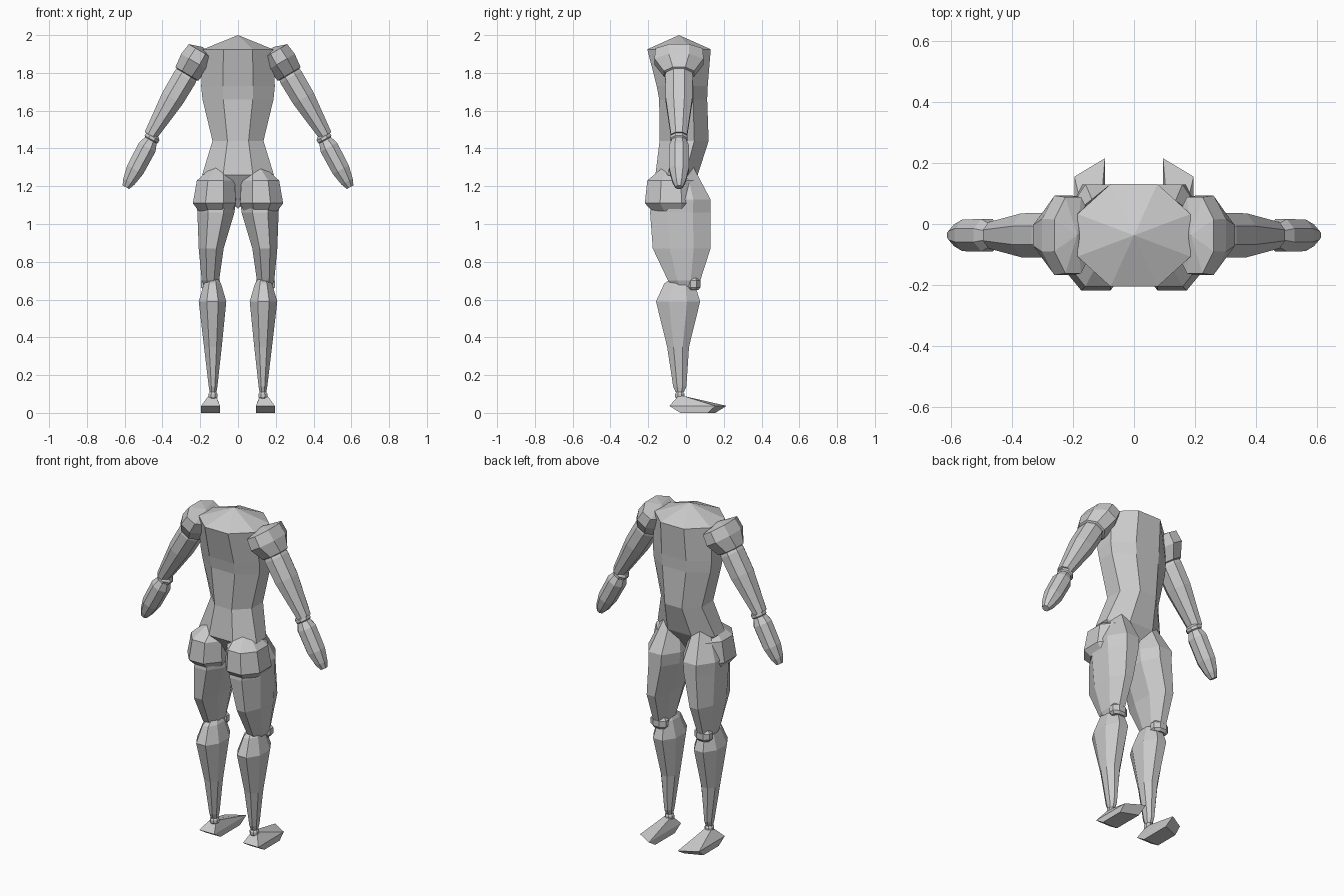
import bpy, bmesh, math
from mathutils import Matrix, Vector


def loft(name, rings, origin=(0, 0, 0), tilt=0, mirror=True, n=8):
    """Skin n-sided rings (x, y, z, half_x, half_y); zero size makes a point."""
    bm = bmesh.new()
    k = 1 / math.cos(math.pi / n)
    loops = []
    for x, y, z, hx, hy in rings:
        if hx == 0:
            loops.append([bm.verts.new((x, y, z))])
            continue
        angles = [(i + 0.5) * 2 * math.pi / n for i in range(n)]
        loops.append([bm.verts.new((x + hx * k * math.cos(a), y + hy * k * math.sin(a), z))
                      for a in angles])
    for a, b in zip(loops, loops[1:]):
        for i in range(n):
            j = (i + 1) % n
            if len(a) == 1:
                bm.faces.new((a[0], b[i], b[j]))
            elif len(b) == 1:
                bm.faces.new((a[i], b[0], a[j]))
            else:
                bm.faces.new((a[i], b[i], b[j], a[j]))
    for end in (loops[0], loops[-1]):
        if len(end) > 1:
            bm.faces.new(end)
    m = Matrix.Translation(Vector(origin)) @ Matrix.Rotation(math.radians(tilt), 4, 'Y')
    bm.transform(m)
    return finish(name, bm, mirror)


def finish(name, bm, mirror):
    bmesh.ops.recalc_face_normals(bm, faces=bm.faces)
    mesh = bpy.data.meshes.new(name)
    bm.to_mesh(mesh)
    bm.free()
    ob = bpy.data.objects.new(name, mesh)
    bpy.context.collection.objects.link(ob)
    if mirror:
        mod = ob.modifiers.new("other_side", 'MIRROR')
        mod.use_mirror_merge = False
    return ob


# Torso with peaked top, narrow waist and closed pelvis
loft("torso", [(0, -.037, 2.0, 0, 0), (0, -.037, 1.925, .185, .168),
               (0, -.02, 1.73, .195, .135), (0, -.015, 1.66, .188, .127),
               (0, -.01, 1.44, .135, .13), (0, -.05, 1.26, .19, .112),
               (0, -.05, 1.08, 0, 0)], mirror=False)

# Arms: shoulder cap, upper arm, elbow and forearm, each along a tilted axis
shoulder, elbow = (.27, -.037, 1.795), (.455, -.037, 1.455)
loft("shoulder_cap", [(0, 0, .165, 0, 0), (0, 0, .14, .072, .125), (0, 0, .075, .08, .13),
                      (0, 0, 0, .071, .08), (0, 0, -.03, 0, 0)], shoulder, -30.6)
loft("upper_arm", [(0, 0, .05, .05, .055), (0, 0, -.02, .064, .073),
                   (0, 0, -.15, .062, .072), (0, 0, -.38, .036, .043)], shoulder, -30.6)
loft("elbow", [(0, 0, .02, .03, .03), (0, 0, .008, .04, .045),
               (0, 0, -.008, .04, .045), (0, 0, -.02, .03, .03)], elbow, -29)
loft("forearm", [(0, 0, -.005, .032, .035), (0, 0, -.055, .05, .053),
                 (0, 0, -.19, .048, .052), (0, 0, -.26, .034, .035),
                 (0, 0, -.295, .02, .02)], elbow, -28)

# Hips: pad wrapped over the front and sides of the thigh top
loft("hip_pad", [(.095, -.07, 1.31, .035, .04), (.118, -.08, 1.23, .1, .125),
                 (.125, -.08, 1.11, .114, .138), (.12, -.07, 1.07, .09, .11)])
# Legs
loft("thigh", [(.1, -.03, 1.3, .05, .07), (.115, -.025, 1.13, .105, .155),
               (.117, -.03, 1.06, .098, .16), (.142, -.023, .87, .066, .153),
               (.146, -.01, .7, .046, .085), (.145, -.01, .67, .035, .06)])
loft("knee_joint", [(.145, .04, .715, .038, .025), (.145, .04, .7, .05, .036),
                    (.145, .04, .665, .05, .036), (.145, .04, .65, .038, .025)])
loft("shin", [(.13, -.03, .71, .024, .05), (.135, -.035, .685, .045, .08),
              (.135, -.042, .59, .073, .117),
              (.133, -.042, .35, .047, .058), (.132, -.033, .14, .023, .035),
              (.132, -.033, .11, .018, .022)])
loft("ankle", [(.132, -.033, .115, .015, .015), (.132, -.033, .1, .024, .025),
               (.132, -.033, .085, .024, .025), (.132, -.033, .07, .016, .016)])

# Foot: sloped wedge with the toe pointing along the inner edge
sole = [(.195, -.03, 0), (.095, -.03, 0), (.095, .155, 0), (.195, .115, 0)]
rim = [(.195, -.088, .037), (.095, -.088, .037), (.095, .215, .037), (.195, .155, .037)]
top = [(.16, -.045, .085), (.115, -.045, .085), (.115, -.015, .09), (.155, -.015, .09)]
bm = bmesh.new()
rows = [[bm.verts.new(p) for p in r] for r in (sole, rim, top)]
for a, b in zip(rows, rows[1:]):
    for i in range(4):
        bm.faces.new((a[i], a[(i + 1) % 4], b[(i + 1) % 4], b[i]))
bm.faces.new(rows[0])
bm.faces.new(rows[2])
finish("foot", bm, True)
